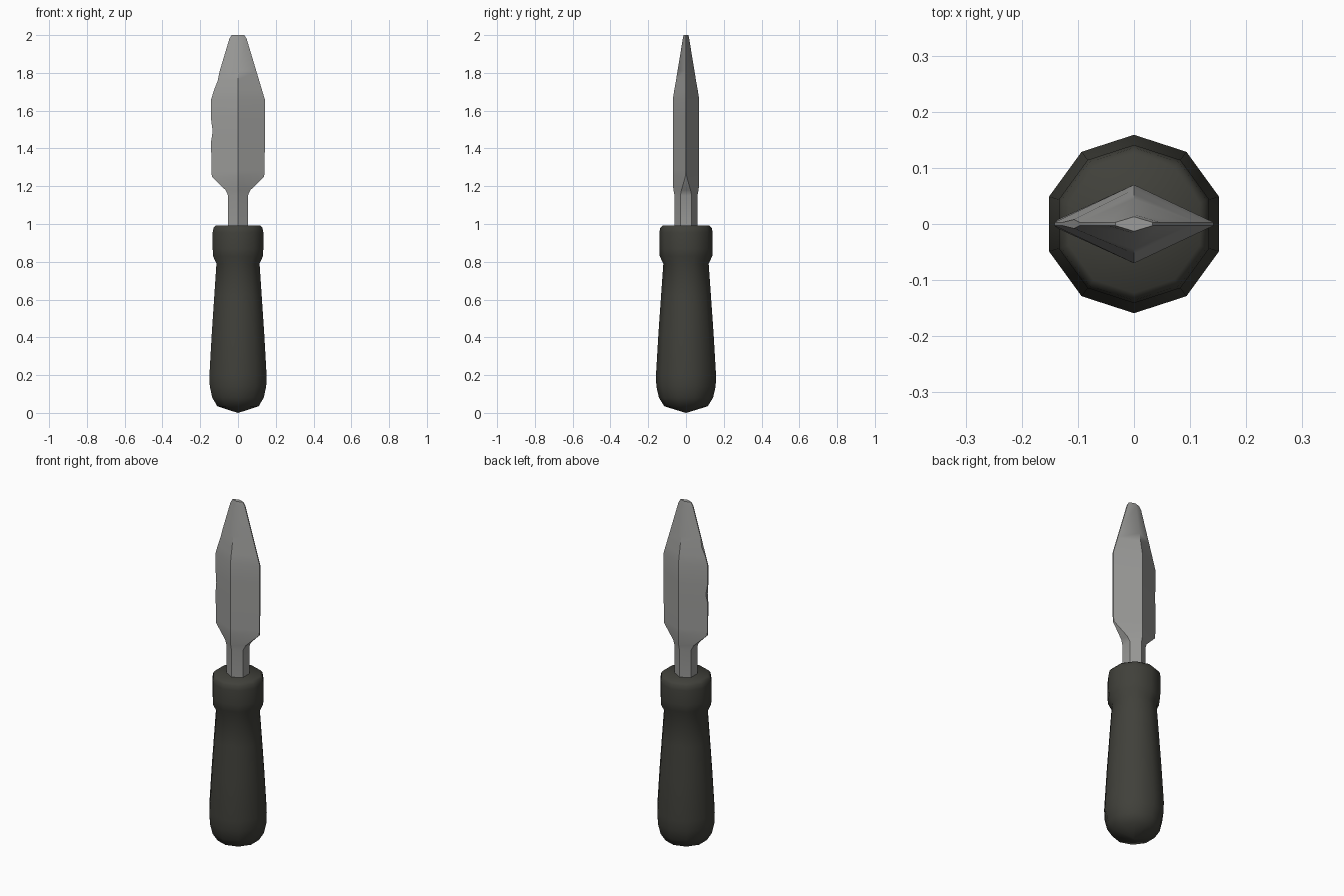
import bpy, bmesh
from math import sin, cos, pi, radians

cube = bpy.data.objects.get("Cube")
if cube:
    bpy.data.objects.remove(cube, do_unlink=True)


def material(name, color):
    mat = bpy.data.materials.new(name)
    mat.use_nodes = True
    mat.diffuse_color = (*color, 1)
    mat.node_tree.nodes["Principled BSDF"].inputs["Base Color"].default_value = (*color, 1)
    return mat


def loft(name, rings, mat, angle):
    """Skin a stack of equal rings, capping both ends."""
    bm = bmesh.new()
    loops = [[bm.verts.new(p) for p in ring] for ring in rings]
    n = len(loops[0])
    for low, high in zip(loops, loops[1:]):
        for i in range(n):
            j = (i + 1) % n
            bm.faces.new((low[i], low[j], high[j], high[i]))
    bm.faces.new(loops[0])
    bm.faces.new(loops[-1])
    bmesh.ops.remove_doubles(bm, verts=bm.verts, dist=0.0005)
    bmesh.ops.recalc_face_normals(bm, faces=bm.faces)
    mesh = bpy.data.meshes.new(name)
    bm.to_mesh(mesh)
    bm.free()
    mesh.materials.append(mat)
    obj = bpy.data.objects.new(name, mesh)
    bpy.context.collection.objects.link(obj)
    bpy.ops.object.select_all(action="DESELECT")
    obj.select_set(True)
    bpy.context.view_layer.objects.active = obj
    bpy.ops.object.shade_smooth_by_angle(angle=radians(angle))
    return obj


steel = material("steel grey", (0.33, 0.33, 0.32))
rubber = material("dark olive grip", (0.052, 0.052, 0.043))

# Ten-sided handle with rounded butt and raised collar: radius, height
profile = [(0.001, 0), (0.115, 0.035), (0.143, 0.08), (0.157, 0.14), (0.159, 0.2),
           (0.146, 0.42), (0.132, 0.62), (0.12, 0.79), (0.139, 0.83), (0.141, 0.87),
           (0.141, 0.955), (0.136, 0.98), (0.123, 0.993), (0.001, 0.993)]
sides = 10
loft("handle", [[(r * sin(2 * pi * i / sides), r * cos(2 * pi * i / sides), z)
                 for i in range(sides)] for r, z in profile], rubber, 50)


# Six-sided shank that widens into a diamond-section blade
def section(z, half_width, edge, ridge, left_width=None, left_edge=None):
    lw, le = left_width or half_width, left_edge or edge
    return [(half_width, -edge, z), (half_width, edge, z), (0, ridge, z),
            (-lw, le, z), (-lw, -le, z), (0, -ridge, z)]


blade = [
    section(0.97, 0.052, 0.03, 0.06),
    section(1.15, 0.052, 0.03, 0.06),
    section(1.18, 0.066, 0.024, 0.067),
    section(1.25, 0.138, 0.004, 0.07),
    section(1.28, 0.141, 0.003, 0.07),
    # small nick in one cutting edge
    section(1.44, 0.142, 0.003, 0.07),
    section(1.49, 0.142, 0.003, 0.07, 0.134, 0.009),
    section(1.55, 0.142, 0.003, 0.07),
    section(1.66, 0.142, 0.003, 0.07),
    # second nick on the taper
    section(1.71, 0.127, 0.003, 0.062),
    section(1.76, 0.112, 0.003, 0.053, 0.107, 0.008),
    section(1.81, 0.097, 0.003, 0.045),
    section(1.98, 0.046, 0.003, 0.017),
    section(2.0, 0.033, 0.003, 0.013),
]
loft("blade", blade, steel, 45)
